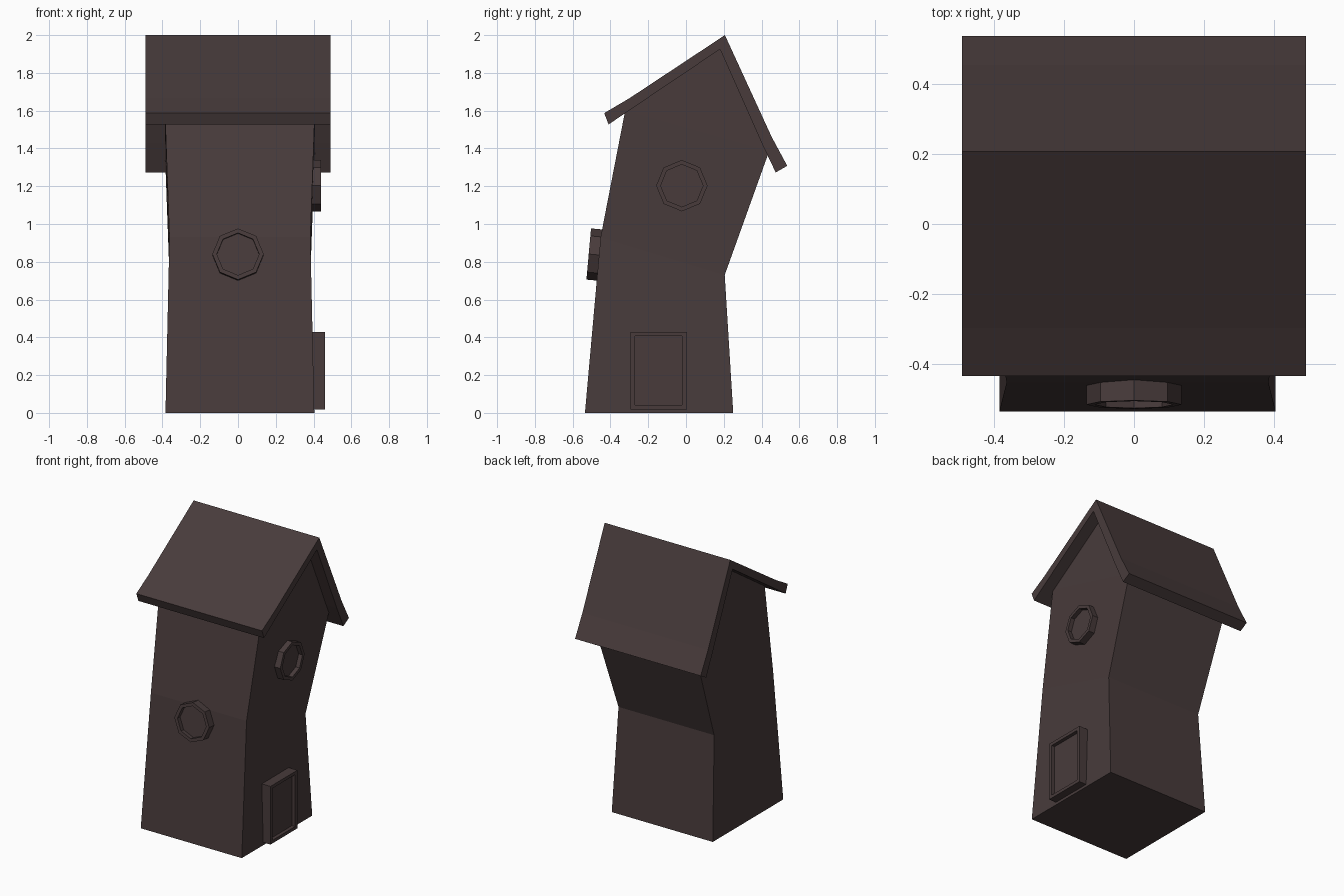
import bpy, bmesh, math
from mathutils import Matrix, Vector

if "Cube" in bpy.data.objects:
    bpy.data.objects.remove(bpy.data.objects["Cube"])

brown = bpy.data.materials.new("dark brown")
brown.diffuse_color = (0.065, 0.044, 0.044, 1)
brown.use_nodes = True
brown.node_tree.nodes["Principled BSDF"].inputs["Base Color"].default_value = brown.diffuse_color


def finish(name, bm):
    bmesh.ops.recalc_face_normals(bm, faces=bm.faces[:])
    mesh = bpy.data.meshes.new(name)
    bm.to_mesh(mesh)
    bm.free()
    mesh.materials.append(brown)
    ob = bpy.data.objects.new(name, mesh)
    bpy.context.collection.objects.link(ob)
    return ob


def bridge(bm, a, b):
    n = len(a)
    for i in range(n):
        j = (i + 1) % n
        bm.faces.new((a[i], a[j], b[j], b[i]))


# Crooked house body: rows of (half width, front y, front z, back y, back z)
rows = [(0.394, -0.535, 0, 0.25, 0),
        (0.373, -0.452, 0.93, 0.205, 0.73),
        (0.397, -0.322, 1.60, 0.44, 1.385)]
cx = 0.01
bm = bmesh.new()
loops = []
for w, fy, fz, by, bz in rows:
    loops.append([bm.verts.new(p) for p in ((cx - w, fy, fz), (cx + w, fy, fz),
                                            (cx + w, by, bz), (cx - w, by, bz))])
bm.faces.new(loops[0][::-1])
bridge(bm, loops[0], loops[1])
bridge(bm, loops[1], loops[2])
# gable ends and slopes under the roof
l, r = [bm.verts.new((cx + s * 0.397, 0.182, 1.935)) for s in (-1, 1)]
a, b, c, d = loops[2]
for f in ((b, c, r), (d, a, l), (a, b, r, l), (c, d, l, r)):
    bm.faces.new(f)
finish("house_body", bm)

# Roof: bent profile (y, z) extruded along x
profile = [(-0.433, 1.587), (-0.296, 1.668), (0.206, 2.0), (0.454, 1.46), (0.536, 1.308),
           (0.475, 1.273), (0.40, 1.43), (0.18, 1.925), (-0.27, 1.622), (-0.41, 1.527)]
bm = bmesh.new()
ends = [[bm.verts.new((x, y, z)) for y, z in profile] for x in (-0.49, 0.49)]
bridge(bm, ends[0], ends[1])
n = len(profile)
for e in ends:
    # split each end into convex quads, outer edge to inner edge
    for i in range(n // 2 - 1):
        bm.faces.new((e[i], e[i + 1], e[n - 2 - i], e[n - 1 - i]))
finish("roof", bm)


def framed_panel(name, outer, inner, matrix, back, recess):
    """Raised frame around a sunken panel; local z points out of the wall."""
    bm = bmesh.new()
    rings = [(outer, -back), (outer, 0), (inner, 0), (inner, -recess)]
    rings = [[bm.verts.new(matrix @ Vector((x, y, z))) for x, y in pts] for pts, z in rings]
    for p, q in zip(rings, rings[1:]):
        bridge(bm, p, q)
    bm.faces.new(rings[0])
    bm.faces.new(rings[-1])
    finish(name, bm)


def octagon(rad):
    return [(rad * math.cos(i * math.pi / 4), rad * math.sin(i * math.pi / 4)) for i in range(8)]


def rect(w, h):
    return [(-w, -h), (w, -h), (w, h), (-w, h)]


def placed(u, v, origin):
    u, v = Vector(u).normalized(), Vector(v).normalized()
    m = Matrix((u, v, u.cross(v))).transposed().to_4x4()
    return Matrix.Translation(origin) @ m


# Round windows on the front and right, door on the right
framed_panel("front_window", octagon(0.136), octagon(0.112),
             placed((1, 0, 0), (0, 0.09, 1), (0, -0.515, 0.841)), 0.08, 0.03)
framed_panel("side_window", octagon(0.136), octagon(0.112),
             placed((0, 1, 0), (0, 0, 1), (0.44, -0.022, 1.203)), 0.07, 0.03)
framed_panel("door", rect(0.15, 0.205), rect(0.125, 0.183),
             placed((0, 1, 0), (0, 0, 1), (0.46, -0.145, 0.224)), 0.09, 0.025)
